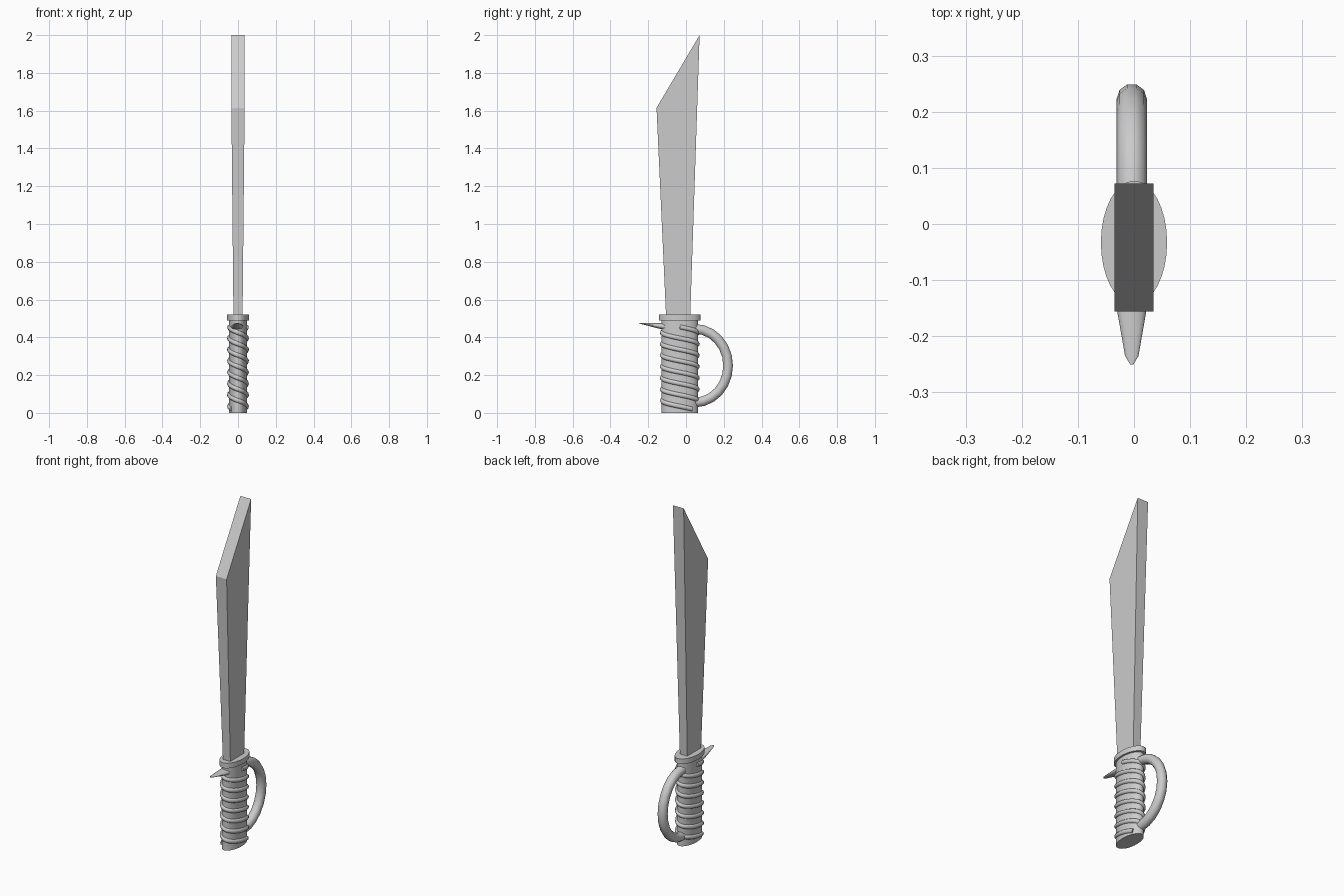
import bpy, bmesh, math
from math import sin, cos, pi

if "Cube" in bpy.data.objects:
    bpy.data.objects.remove(bpy.data.objects["Cube"])

GRIP_Y = -0.033


def make(name, verts, faces, smooth=True):
    me = bpy.data.meshes.new(name)
    me.from_pydata(verts, [], faces)
    bm = bmesh.new()
    bm.from_mesh(me)
    bmesh.ops.recalc_face_normals(bm, faces=bm.faces)
    bm.to_mesh(me)
    bm.free()
    ob = bpy.data.objects.new(name, me)
    bpy.context.collection.objects.link(ob)
    if smooth:
        bpy.ops.object.select_all(action='DESELECT')
        ob.select_set(True)
        bpy.context.view_layer.objects.active = ob
        bpy.ops.object.shade_smooth_by_angle(angle=math.radians(40))
    return ob


def loft(name, rings, smooth=True):
    n = len(rings[0])
    verts = [p for r in rings for p in r]
    faces = [(i * n + j, i * n + (j + 1) % n, (i + 1) * n + (j + 1) % n, (i + 1) * n + j)
             for i in range(len(rings) - 1) for j in range(n)]
    faces += [tuple(range(n)), tuple(range(len(verts) - n, len(verts)))]
    return make(name, verts, faces, smooth)


def oval(rx, ry, z, n=32):
    return [(rx * cos(2 * pi * k / n), GRIP_Y + ry * sin(2 * pi * k / n), z) for k in range(n)]


def tube(name, points, radius, res):
    cu = bpy.data.curves.new(name, 'CURVE')
    cu.dimensions = '3D'
    cu.bevel_depth = radius
    cu.bevel_resolution = res
    cu.use_fill_caps = True
    sp = cu.splines.new('POLY')
    sp.points.add(len(points) - 1)
    for p, co in zip(sp.points, points):
        p.co = (*co, 1)
    sp.use_smooth = True
    ob = bpy.data.objects.new(name, cu)
    bpy.context.collection.objects.link(ob)
    return ob


# Blade: flat-sided slab widening toward the slanted tip
def blade_ring(hx, y0, z0, y1, z1):
    return [(-hx, y0, z0), (hx, y0, z0), (hx, y1, z1), (-hx, y1, z1)]


loft("blade", [blade_ring(0.024, -0.105, 0.5, 0.022, 0.5),
               blade_ring(0.035, -0.156, 1.615, 0.072, 2.0)], smooth=False)

# Grip core and collar
loft("grip", [oval(0.048, 0.096, 0.0), oval(0.048, 0.096, 0.495)])
loft("collar", [oval(0.059, 0.11, z) for z in (0.49, 0.52)])

# Spiral cord wrapped round the grip, two strands
for s in range(2):
    pts = []
    for i in range(24 * 4 - 8):
        a = 2 * pi * i / 24 + s * pi
        pts.append((0.045 * cos(a), GRIP_Y + 0.093 * sin(a), 0.455 - 0.12 * i / 24))
    tube(f"grip_wrap_{s + 1}", pts, 0.013, 2)

# Hand guard: curved bar behind the grip
tube("hand_guard",
     [(-0.004, 0.045 + 0.178 * sin(pi * k / 12), 0.25 + 0.195 * cos(pi * k / 12))
      for k in range(13)], 0.027, 3)

# Front spur: oval cone thinning to a wide flat tip
spur = []
for y, rx, rz, z in ((-0.09, 0.034, 0.021, 0.454), (-0.155, 0.026, 0.013, 0.462),
                     (-0.235, 0.012, 0.003, 0.473), (-0.25, 0.003, 0.001, 0.475)):
    spur.append([(-0.004 + rx * cos(2 * pi * k / 16), y, z + rz * sin(2 * pi * k / 16))
                 for k in range(16)])
loft("front_spur", spur)
